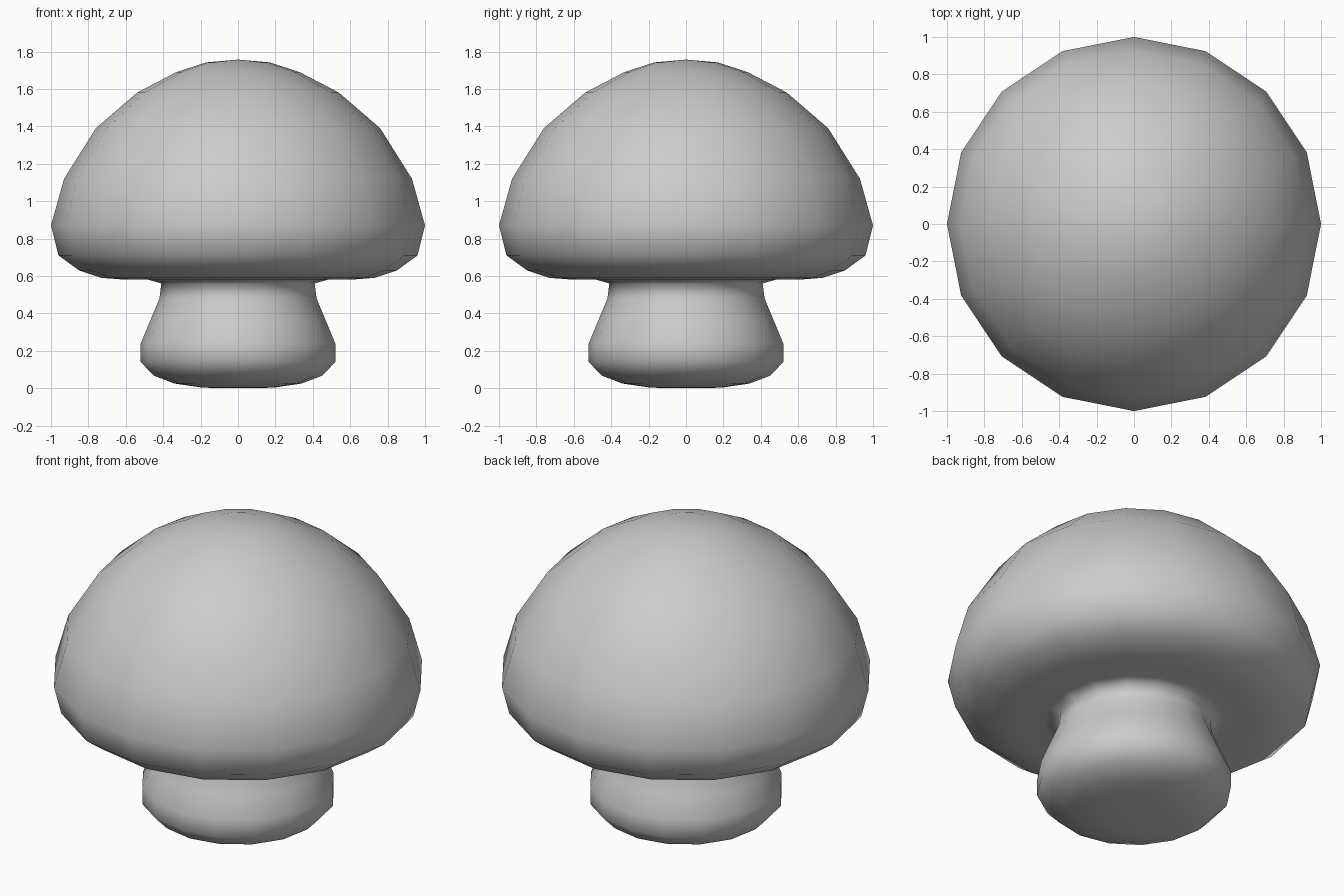
import bpy, bmesh
from math import cos, sin, tau

if "Cube" in bpy.data.objects:
    bpy.data.objects.remove(bpy.data.objects["Cube"])

SIDES = 16

# half profile (radius, height), from underside centre to crown
STEM = [(0, 0), (0.19, 0.003), (0.34, 0.025), (0.45, 0.067), (0.52, 0.14),
        (0.52, 0.24), (0.47, 0.36), (0.42, 0.48), (0.41, 0.56)]
CAP = [(0.48, 0.58), (0.60, 0.58), (0.73, 0.59), (0.85, 0.63), (0.96, 0.71),
       (1.0, 0.87), (0.93, 1.12), (0.76, 1.39), (0.54, 1.58), (0.33, 1.69),
       (0.17, 1.742), (0, 1.757)]


def lathe(name, profile):
    bm = bmesh.new()
    rings = []
    for r, z in profile:
        n = SIDES if r > 0 else 1
        rings.append([bm.verts.new((r * cos(tau * i / SIDES), r * sin(tau * i / SIDES), z))
                      for i in range(n)])
    for a, b in zip(rings, rings[1:]):
        for i in range(SIDES):
            j = (i + 1) % SIDES
            corners = [a[i % len(a)], a[j % len(a)], b[j % len(b)], b[i % len(b)]]
            bm.faces.new(list(dict.fromkeys(corners)))
    bmesh.ops.recalc_face_normals(bm, faces=bm.faces)
    for f in bm.faces:
        f.smooth = True
    mesh = bpy.data.meshes.new(name)
    bm.to_mesh(mesh)
    bm.free()
    obj = bpy.data.objects.new(name, mesh)
    bpy.context.collection.objects.link(obj)
    return obj


# stem and cap are one continuous smooth skin
lathe("mushroom_stem_and_cap", STEM + CAP)
